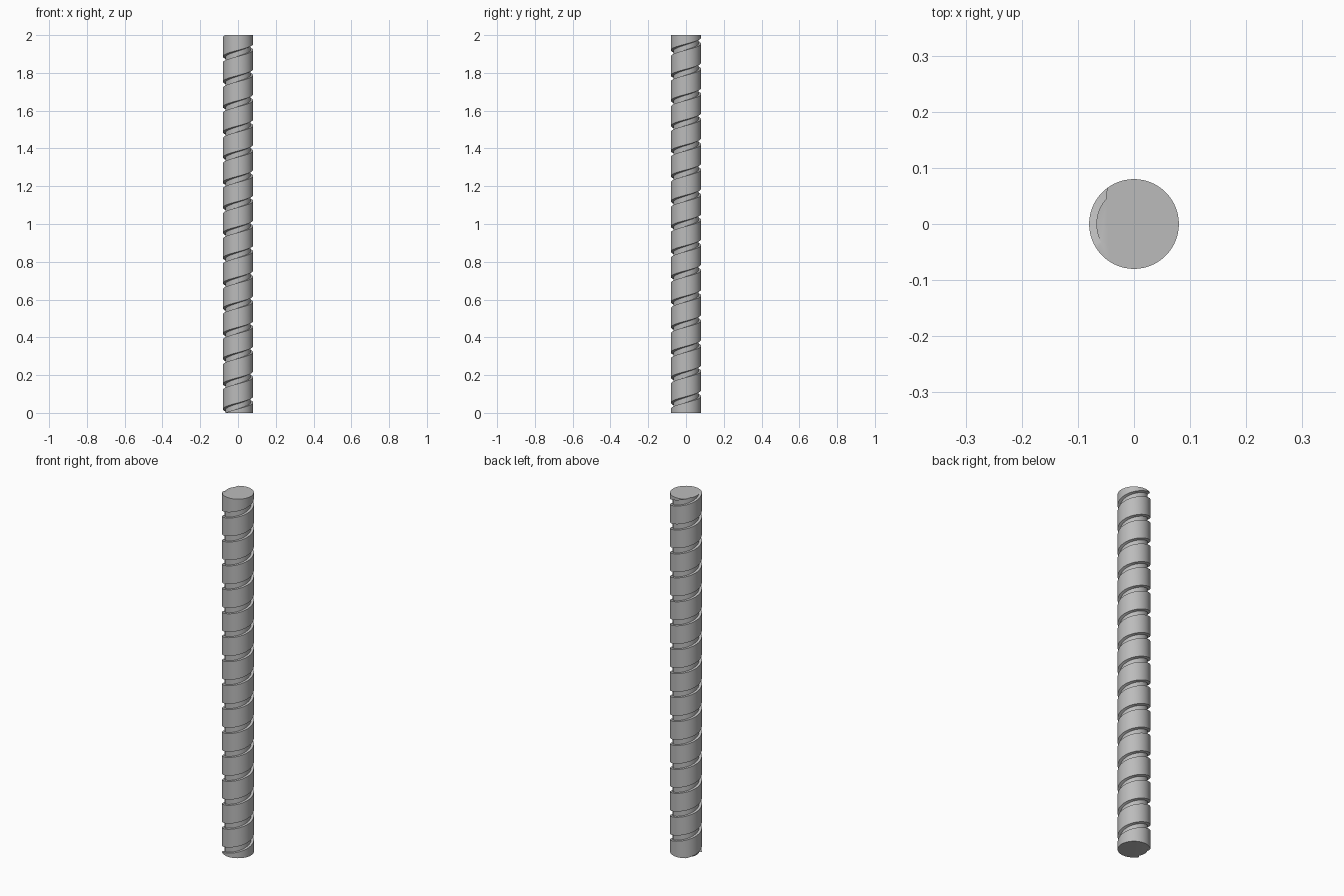
import bpy
import bmesh
import math

cube = bpy.data.objects.get("Cube")
if cube:
    bpy.data.objects.remove(cube, do_unlink=True)

HEIGHT = 2.0
TURNS = 15
PITCH = HEIGHT / TURNS
SEGMENTS = 64
RADIUS, CORE = 0.08, 0.067
PHASE = math.radians(168)      # angle where the groove centre meets the top

# One pitch of the thread, as (radius, height from the groove centre)
profile = [(RADIUS, -0.0165), (CORE, -0.0155), (CORE, 0.011),
           (RADIUS, 0.0155), (RADIUS, PITCH - 0.0165)]

steel = bpy.data.materials.new("grey steel")
steel.use_nodes = True
colour = (0.5, 0.5, 0.5, 1)
steel.diffuse_color = colour
steel.node_tree.nodes["Principled BSDF"].inputs["Base Color"].default_value = colour

# Sweep the thread profile along the helix, overshooting both ends
bm = bmesh.new()
previous = None
for i in range(-2 * SEGMENTS, (TURNS + 2) * SEGMENTS + 1):
    angle = 2 * math.pi * i / SEGMENTS
    lift = PITCH * (angle - PHASE) / (2 * math.pi)
    row = [bm.verts.new((r * math.cos(angle), r * math.sin(angle), lift + dz))
           for r, dz in profile]
    if previous:
        for a, b, c, d in zip(previous, row, row[1:], previous[1:]):
            bm.faces.new((a, b, c, d))
    previous = row
bmesh.ops.remove_doubles(bm, verts=bm.verts, dist=0.00005)

# Trim both ends flat and cap them
for z, direction in ((0, -1), (HEIGHT, 1)):
    bmesh.ops.bisect_plane(bm, geom=bm.verts[:] + bm.edges[:] + bm.faces[:],
                           dist=0.000001, plane_co=(0, 0, z),
                           plane_no=(0, 0, direction), clear_outer=True)
    rim = [e for e in bm.edges if e.is_boundary
           and all(abs(v.co.z - z) < 0.0001 for v in e.verts)]
    bmesh.ops.holes_fill(bm, edges=rim, sides=0)
bmesh.ops.recalc_face_normals(bm, faces=bm.faces)

mesh = bpy.data.meshes.new("grooved_rod")
bm.to_mesh(mesh)
bm.free()
mesh.materials.append(steel)
rod = bpy.data.objects.new("grooved_rod", mesh)
bpy.context.collection.objects.link(rod)

# Smooth round surfaces with crisp groove edges
bpy.ops.object.select_all(action='DESELECT')
rod.select_set(True)
bpy.context.view_layer.objects.active = rod
bpy.ops.object.shade_smooth_by_angle(angle=math.radians(30))
